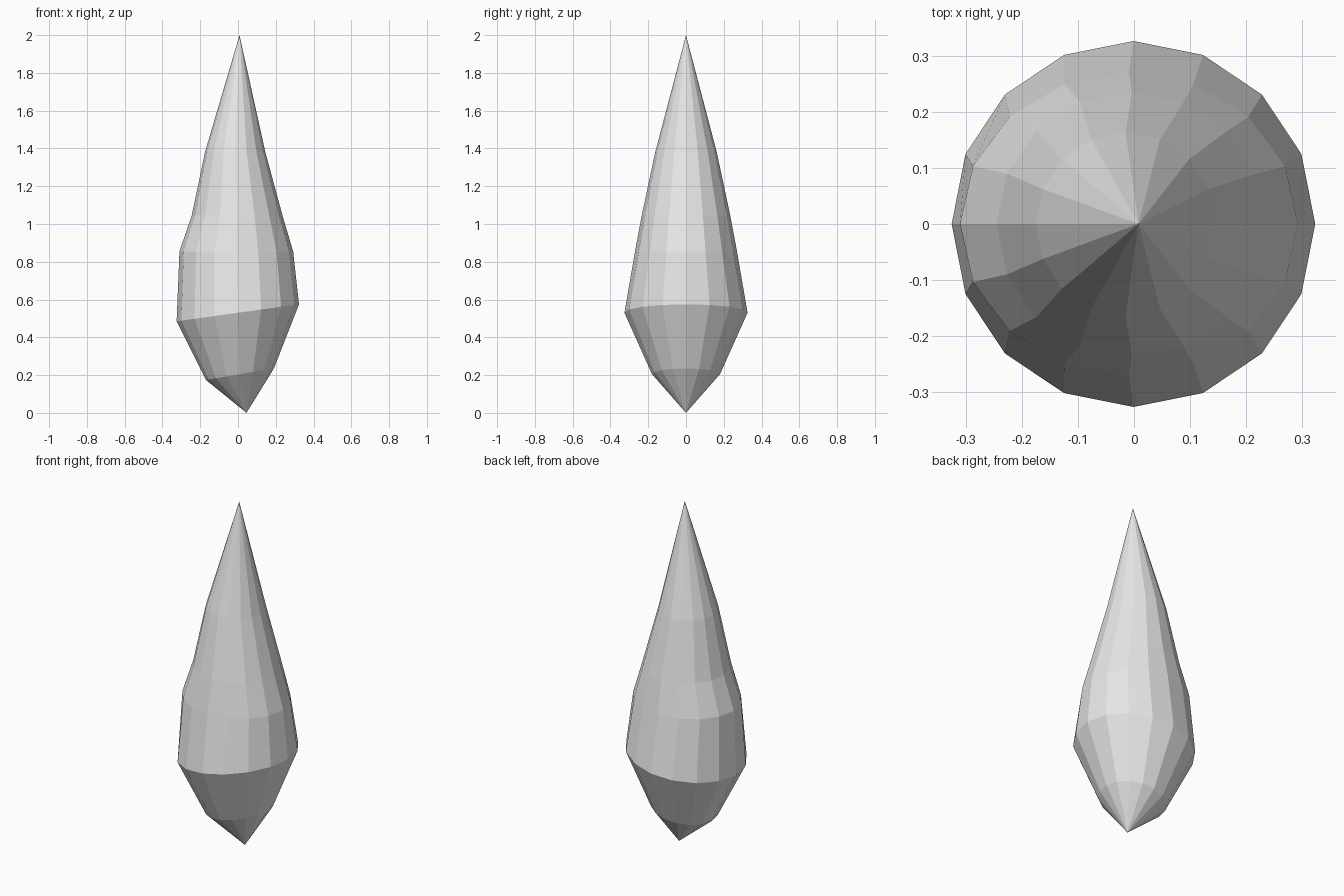
import bpy
import bmesh
from math import cos, sin, tau

cube = bpy.data.objects.get("Cube")
if cube:
    bpy.data.objects.remove(cube, do_unlink=True)

SIDES = 16

# Single stone colour
grey = bpy.data.materials.new("light_grey")
grey.use_nodes = True
colour = (0.8, 0.8, 0.8, 1)
grey.diffuse_color = colour
grey.node_tree.nodes["Principled BSDF"].inputs["Base Color"].default_value = colour

# Rings: left x, right x, half depth in y, left z, right z
rings = [
    (-0.17, 0.19, 0.18, 0.175, 0.235),
    (-0.325, 0.323, 0.326, 0.485, 0.575),
    (-0.31, 0.292, 0.27, 0.855, 0.855),
    (-0.245, 0.237, 0.235, 1.045, 1.04),
    (-0.175, 0.145, 0.163, 1.38, 1.38),
]
bottom_tip = (0.045, 0, 0)
top_tip = (0.008, 0, 2)

bm = bmesh.new()


def add_ring(left, right, depth, z_left, z_right):
    """A ring of vertices, tilted from left to right."""
    verts = []
    for i in range(SIDES):
        c, s = cos(tau * i / SIDES), sin(tau * i / SIDES)
        t = (c + 1) / 2
        verts.append(bm.verts.new((left + (right - left) * t, depth * s,
                                   z_left + (z_right - z_left) * t)))
    return verts


loops = [add_ring(*r) for r in rings]
bottom, top = bm.verts.new(bottom_tip), bm.verts.new(top_tip)

# Walls between rings, and fans closing both pointed ends
for i in range(SIDES):
    j = (i + 1) % SIDES
    for low, high in zip(loops, loops[1:]):
        bm.faces.new((low[i], low[j], high[j], high[i]))
    bm.faces.new((bottom, loops[0][j], loops[0][i]))
    bm.faces.new((top, loops[-1][i], loops[-1][j]))
bmesh.ops.recalc_face_normals(bm, faces=bm.faces)

mesh = bpy.data.meshes.new("crystal_spike")
bm.to_mesh(mesh)
bm.free()
mesh.materials.append(grey)
spike = bpy.data.objects.new("crystal_spike", mesh)
bpy.context.collection.objects.link(spike)
